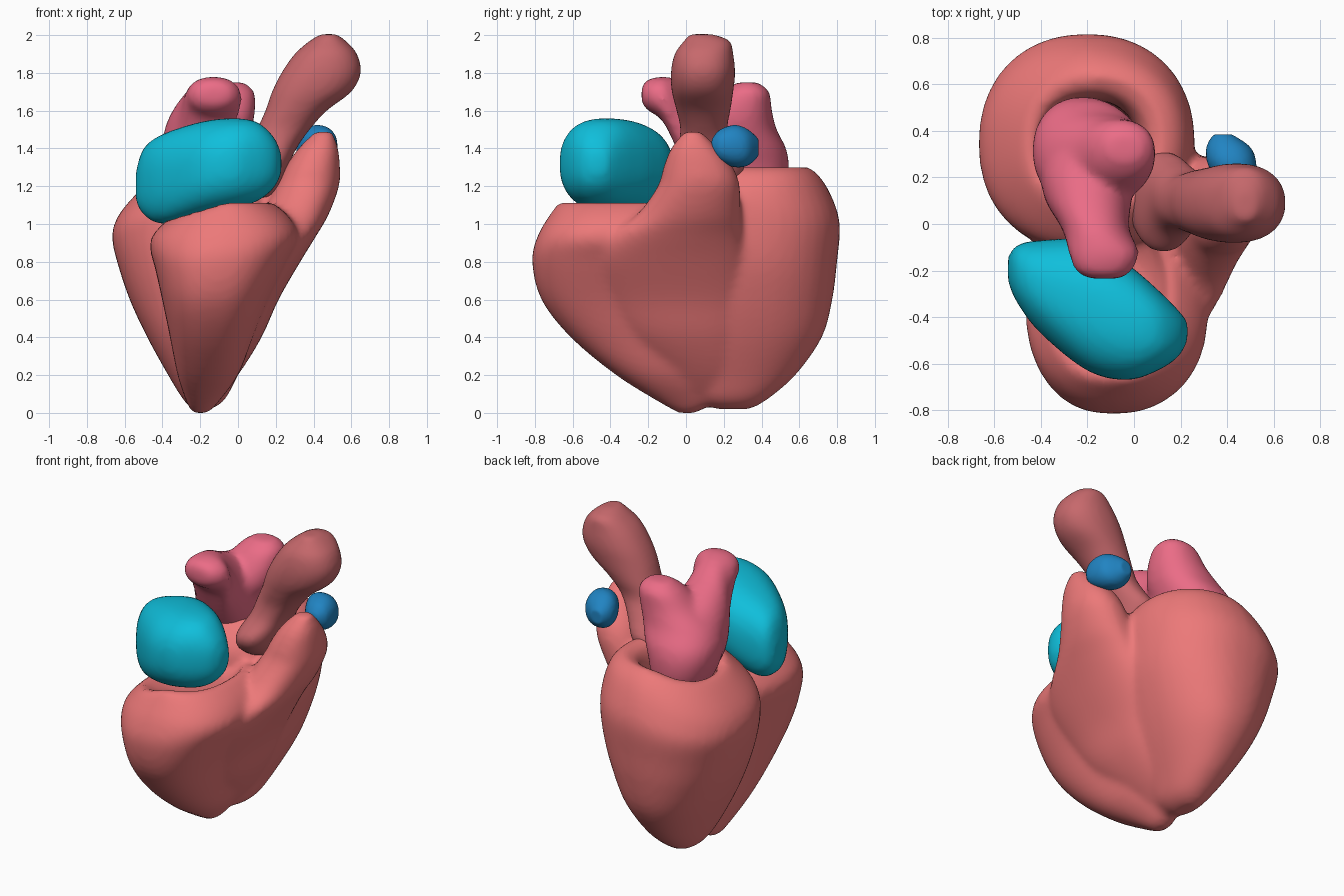
import bpy, bmesh, math
from mathutils import Vector

SIDES, STEPS = 40, 4


def spline(p0, p1, p2, p3, t):
    return 0.5 * (2 * p1 + (p2 - p0) * t + (2 * p0 - 5 * p1 + 4 * p2 - p3) * t * t
                  + (3 * p1 - p0 - 3 * p2 + p3) * t ** 3)


def loft(bm, axis, secs, power=2.2, tilt=0, pivot=0):
    """Skin sections (position, a_min, a_max, b_min, b_max) laid out along an axis.
    A tilt lowers the upper part left of the pivot."""
    rows = []
    for i in range(len(secs) - 1):
        q = [secs[max(0, min(len(secs) - 1, i + d))] for d in (-1, 0, 1, 2)]
        for s in range(STEPS):
            rows.append([spline(*v, s / STEPS) for v in zip(*q)])
    rows.append(list(secs[-1]))
    rings = []
    for pos, a0, a1, b0, b1 in rows:
        ring = []
        for k in range(SIDES):
            c, s = math.cos(math.tau * k / SIDES), math.sin(math.tau * k / SIDES)
            co = [(a0 + a1) / 2 + (a1 - a0) / 2 * math.copysign(abs(c) ** (2 / power), c),
                  (b0 + b1) / 2 + (b1 - b0) / 2 * math.copysign(abs(s) ** (2 / power), s)]
            co.insert(axis, pos)
            co[2] += tilt * min(0, co[0] - pivot) * min(1, max(0, co[2] / 1.1)) ** 4
            ring.append(bm.verts.new(co))
        rings.append(ring)
    for r, n in zip(rings, rings[1:]):
        for k in range(SIDES):
            j = (k + 1) % SIDES
            bm.faces.new((r[k], r[j], n[j], n[k]))
    for ring in (rings[0], rings[-1]):
        mid = bm.verts.new(sum((v.co for v in ring), Vector()) / SIDES)
        for k in range(SIDES):
            bm.faces.new((ring[k], ring[(k + 1) % SIDES], mid))


def finish(name, bm, color, voxel=0.02, smooth=6):
    bmesh.ops.recalc_face_normals(bm, faces=bm.faces)
    me = bpy.data.meshes.new(name)
    bm.to_mesh(me)
    bm.free()
    me.polygons.foreach_set("use_smooth", [True] * len(me.polygons))
    ob = bpy.data.objects.new(name, me)
    bpy.context.collection.objects.link(ob)
    mat = bpy.data.materials.new(name + "_color")
    mat.diffuse_color = (*color, 1)
    me.materials.append(mat)
    rm = ob.modifiers.new("fuse", 'REMESH')
    rm.mode = 'VOXEL'
    rm.voxel_size = voxel
    rm.use_smooth_shade = True
    sm = ob.modifiers.new("soften", 'SMOOTH')
    sm.factor = 0.5
    sm.iterations = smooth
    return ob


# Ventricles: thick left cup, right ventricle and outflow tract fused together
bm = bmesh.new()
loft(bm, 2, [
    (0.02, -.24, -.14, .16, .34), (.07, -.29, -.07, .06, .43), (.20, -.37, .00, -.03, .58),
    (.40, -.48, .10, -.10, .72), (.60, -.57, .18, -.12, .775), (.80, -.63, .24, -.13, .80),
    (1.0, -.665, .26, -.12, .815), (1.15, -.65, .25, -.10, .77), (1.26, -.54, .20, .00, .70),
    (1.30, -.44, .11, .08, .62), (1.20, -.40, .03, .14, .54), (.80, -.39, .00, .16, .53),
    (.45, -.33, -.06, .20, .47), (.32, -.25, -.13, .27, .40)], 2.2, .3, -.2)
loft(bm, 2, [
    (0.0, -.24, -.16, -.04, .05), (.05, -.27, -.11, -.13, .12), (.20, -.32, .00, -.37, .10),
    (.40, -.36, .08, -.61, .08), (.60, -.40, .16, -.765, .08), (.80, -.44, .26, -.815, .08),
    (.93, -.465, .32, -.79, .08), (1.04, -.45, .27, -.73, .07), (1.12, -.37, .16, -.66, .04),
    (1.07, -.30, .12, -.57, -.02), (1.02, -.22, .06, -.45, -.12)], 2.4, .3, -.05)
loft(bm, 2, [
    (.04, -.24, -.13, -.03, .24), (.20, -.22, -.00, -.14, .32), (.40, -.13, .125, -.32, .32),
    (.60, -.06, .215, -.44, .33), (.80, .01, .33, -.50, .32), (.93, .06, .41, -.43, .30),
    (1.05, .12, .48, -.26, .29), (1.2, .20, .535, -.15, .285), (1.3, .25, .54, -.12, .25),
    (1.4, .32, .53, -.08, .17), (1.49, .41, .50, -.01, .08)])
finish("ventricles", bm, (.84, .19, .19), .02, 9)

# Right atrium
bm = bmesh.new()
loft(bm, 0, [
    (-.54, -.25, -.14, 1.12, 1.28), (-.50, -.34, -.09, 1.05, 1.40), (-.40, -.47, -.07, 1.00, 1.475),
    (-.20, -.63, -.07, 1.04, 1.54), (-.03, -.67, -.17, 1.08, 1.56), (.10, -.63, -.28, 1.12, 1.54),
    (.19, -.57, -.37, 1.19, 1.46), (.23, -.50, -.42, 1.27, 1.37)], 2.4)
finish("right_atrium", bm, (.005, .52, .71))

# Left atrium: rear body with its lobe, joined to a lobe reaching forward
bm = bmesh.new()
loft(bm, 2, [
    (1.10, -.33, -.08, .22, .47), (1.18, -.39, -.04, .14, .53), (1.30, -.43, -.01, .10, .545),
    (1.40, -.43, .03, .08, .53), (1.50, -.38, .07, .08, .48), (1.60, -.27, .09, .13, .455),
    (1.70, -.18, .085, .20, .44), (1.75, -.11, .03, .27, .38)])
loft(bm, 1, [
    (-.235, -.19, -.06, 1.64, 1.73), (-.20, -.25, -.01, 1.60, 1.765), (-.12, -.28, .02, 1.54, 1.78),
    (-.02, -.31, -.02, 1.34, 1.76), (.10, -.38, -.01, 1.16, 1.70), (.22, -.40, .01, 1.14, 1.65),
    (.34, -.36, -.02, 1.18, 1.60)])
finish("left_atrium", bm, (.83, .15, .24))

# Aorta leaning to the right
bm = bmesh.new()
loft(bm, 2, [
    (1.14, .02, .18, .00, .20), (1.20, -.02, .23, -.08, .27), (1.29, .00, .26, -.12, .31),
    (1.40, .06, .31, -.05, .26), (1.50, .10, .38, -.03, .22), (1.60, .145, .47, -.05, .235),
    (1.70, .18, .60, -.075, .25), (1.80, .23, .65, -.08, .26), (1.90, .30, .63, -.06, .25),
    (1.97, .38, .57, -.01, .23), (2.005, .44, .52, .02, .14)])
finish("aorta", bm, (.57, .14, .15), .015)

# Pulmonary artery stub
bm = bmesh.new()
loft(bm, 1, [
    (.135, .41, .48, 1.38, 1.45), (.18, .36, .52, 1.33, 1.50), (.26, .315, .525, 1.30, 1.525),
    (.33, .31, .50, 1.31, 1.50), (.385, .34, .42, 1.36, 1.45)])
finish("pulmonary_artery", bm, (.015, .23, .54), .012, 4)
